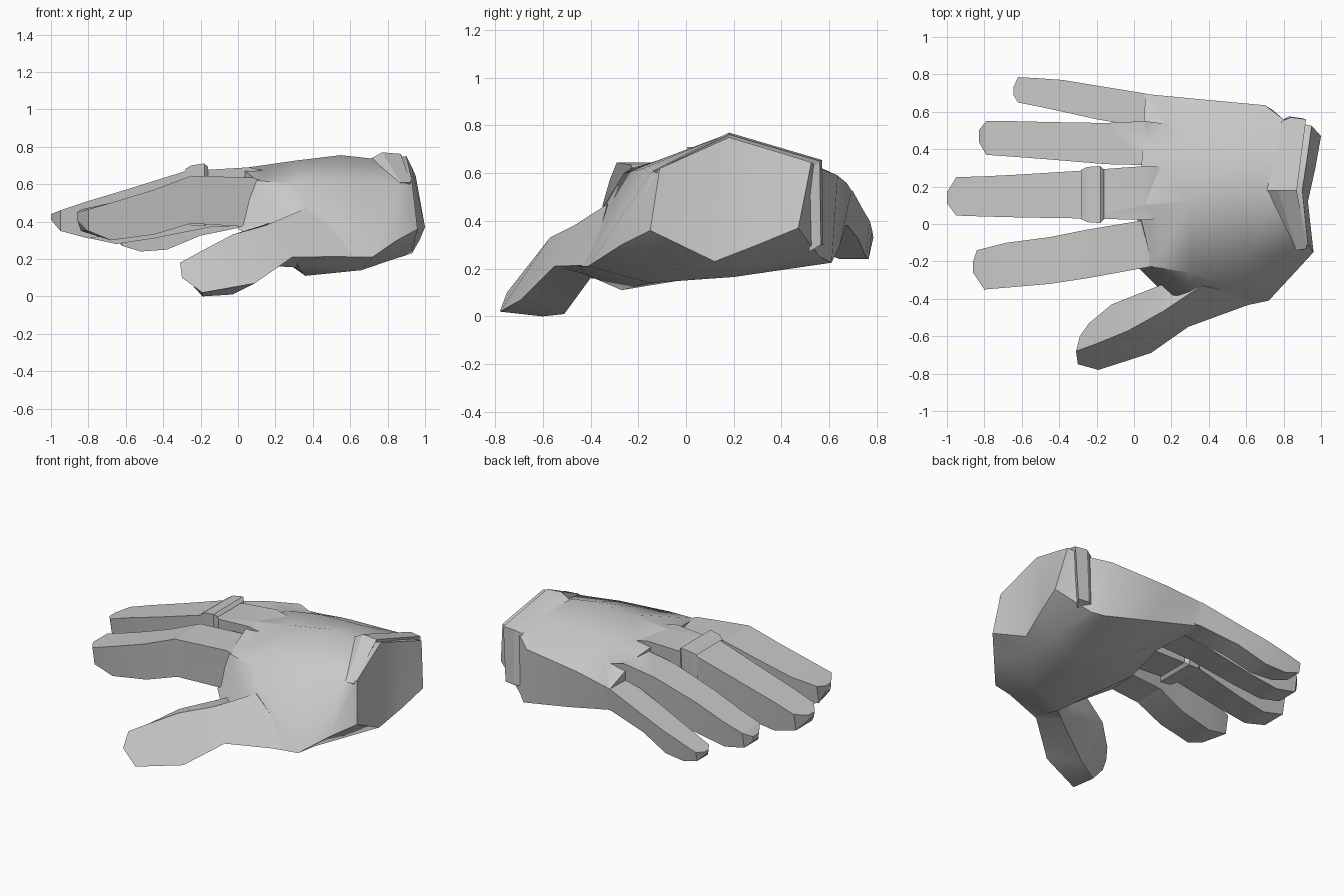
import bpy, bmesh, math

grey = bpy.data.materials.new("grey")
grey.diffuse_color = (0.58, 0.58, 0.58, 1)


def smooth(ob, angle):
    bpy.ops.object.select_all(action='DESELECT')
    ob.select_set(True)
    bpy.context.view_layer.objects.active = ob
    bpy.ops.object.shade_smooth_by_angle(angle=math.radians(angle))


def loft(name, rings, angle=35, closed=False):
    """Skin a list of equal-length point rings into one solid."""
    bm = bmesh.new()
    rows = [[bm.verts.new(p) for p in ring] for ring in rings]
    n = len(rows[0])
    pairs = list(zip(rows, rows[1:]))
    if closed:
        pairs.append((rows[-1], rows[0]))
    for a, b in pairs:
        for i in range(n):
            j = (i + 1) % n
            bm.faces.new((a[i], a[j], b[j], b[i]))
    if not closed:
        bm.faces.new(rows[0])
        bm.faces.new(rows[-1])
    bmesh.ops.recalc_face_normals(bm, faces=bm.faces)
    bmesh.ops.triangulate(bm, faces=[f for f in bm.faces if len(f.verts) > 4])
    me = bpy.data.meshes.new(name)
    bm.to_mesh(me)
    bm.free()
    me.materials.append(grey)
    ob = bpy.data.objects.new(name, me)
    bpy.context.collection.objects.link(ob)
    smooth(ob, angle)
    return ob


def finger(name, sections):
    """Sections: x, near y, far y, top z, bottom z, optional far-side x."""
    rings = []
    for x, y1, y2, zt, zb, *far in sections:
        x2 = far[0] if far else x
        t = 0.1 * (y2 - y1)
        rings.append([(x, y1, zt), (x2, y2, zt), (x2, y2 - t, zb), (x, y1 + t, zb)])
    return loft(name, rings, 20)


# palm and wrist: rings run from knuckles to wrist end
hand = loft("hand", [
    [(.10, -.23, .62), (.02, .10, .685), (.05, .43, .635), (.06, .695, .525),
     (.06, .67, .38), (.08, .30, .37), (.02, .00, .35), (.00, -.21, .36)],
    [(.30, -.26, .60), (.30, .12, .725), (.30, .42, .68), (.30, .672, .56),
     (.40, .645, .30), (.33, .40, .22), (.36, -.27, .11), (.29, -.50, .21)],
    [(.60, -.18, .62), (.55, .15, .755), (.60, .40, .70), (.70, .635, .59),
     (.74, .61, .225), (.66, .20, .165), (.66, -.15, .14), (.72, -.41, .21)],
    [(.85, -.15, .60), (.78, .18, .73), (.80, .40, .68), (.80, .56, .62),
     (.80, .56, .25), (.82, .28, .215), (.82, .00, .195), (.85, -.27, .30)],
    [(.93, -.11, .62), (.90, .18, .75), (.93, .38, .69), (.95, .525, .645),
     (1.0, .47, .37), (.97, .30, .30), (.93, .12, .23), (.96, -.15, .36)],
], 60)

# four fingers, each root sinking into the palm
parts = [finger("index_finger", [
    (.24, -.21, .02, .57, .40), (.08, -.23, .025, .635, .37), (-.25, -.29, -.03, .645, .39),
    (-.45, -.32, -.07, .57, .33), (-.68, -.34, -.10, .50, .30),
    (-.80, -.35, -.14, .465, .35, -.84), (-.86, -.26, -.20, .45, .41)])]
parts.append(finger("middle_finger", [
    (.28, .04, .30, .64, .42), (.06, .022, .31, .69, .38), (-.28, .03, .285, .67, .40),
    (-.60, .035, .265, .57, .34), (-.80, .04, .255, .51, .31),
    (-.95, .045, .25, .46, .35), (-1.0, .11, .17, .44, .41)]))
parts.append(finger("ring_finger", [
    (.30, .33, .52, .56, .42), (.06, .315, .55, .635, .38), (-.15, .32, .54, .60, .37),
    (-.45, .345, .545, .52, .31), (-.65, .36, .55, .45, .28),
    (-.79, .37, .55, .41, .31), (-.83, .44, .50, .38, .35)]))
parts.append(finger("little_finger", [
    (.30, .50, .64, .52, .40), (.06, .515, .698, .527, .378),
    (-.20, .56, .74, .45, .325), (-.38, .60, .77, .40, .25),
    (-.52, .63, .78, .36, .24), (-.62, .65, .785, .33, .27),
    (-.645, .69, .73, .32, .30)]))

# thumb: ridge, inner top, inner bottom, front bottom
parts.append(loft("thumb", [
    [(-.31, -.68, .18), (-.29, -.60, .16), (-.28, -.62, .10), (-.30, -.75, .10)],
    [(-.20, -.64, .24), (-.24, -.53, .20), (-.19, -.60, .00), (-.19, -.78, .02)],
    [(-.03, -.57, .33), (-.12, -.43, .28), (-.03, -.51, .01), (.09, -.69, .07)],
    [(.15, -.47, .38), (.16, -.32, .39), (.22, -.40, .16), (.29, -.55, .21)],
    [(.36, -.33, .47), (.40, -.22, .42), (.40, -.25, .15), (.70, -.40, .215)],
], 30))

# merge fingers and thumb with the palm into one skin
for part in parts:
    mod = hand.modifiers.new("join", 'BOOLEAN')
    mod.operation = 'UNION'
    mod.solver = 'EXACT'
    mod.object = part
    bpy.context.view_layer.objects.active = hand
    bpy.ops.object.modifier_apply(modifier=mod.name)
    bpy.data.objects.remove(part)
smooth(hand, 42)

# raised V-shaped cuff over the back of the wrist
cuff = []
for xf, xr, xb, y, z, oy, oz in [
        (.85, .87, .925, -.125, .60, -.015, .01),
        (.70, .77, .87, .18, .73, 0, .04),
        (.79, .84, .92, .55, .635, .02, .02),
        (.79, .83, .90, .555, .30, .02, 0)]:
    cuff.append([(xf, y, z), (xr, y + oy, z + oz), (xb, y + oy * .5, z + oz * .8),
                 (xb - .03, y - oy * 2, z - .03)])
loft("cuff", cuff, 20)

# band worn on the middle finger
band = []
for x, grow in [(-.28, .005), (-.25, .02), (-.18, .025), (-.16, .005), (-.22, -.02)]:
    top = .68 + .08 * (x + .25)
    band.append([(x, .03 - grow, top + grow), (x, .285 + grow, top + grow),
                 (x, .265 + grow, .40 - grow), (x, .05 - grow, .40 - grow)])
loft("finger_band", band, 20, closed=True)
